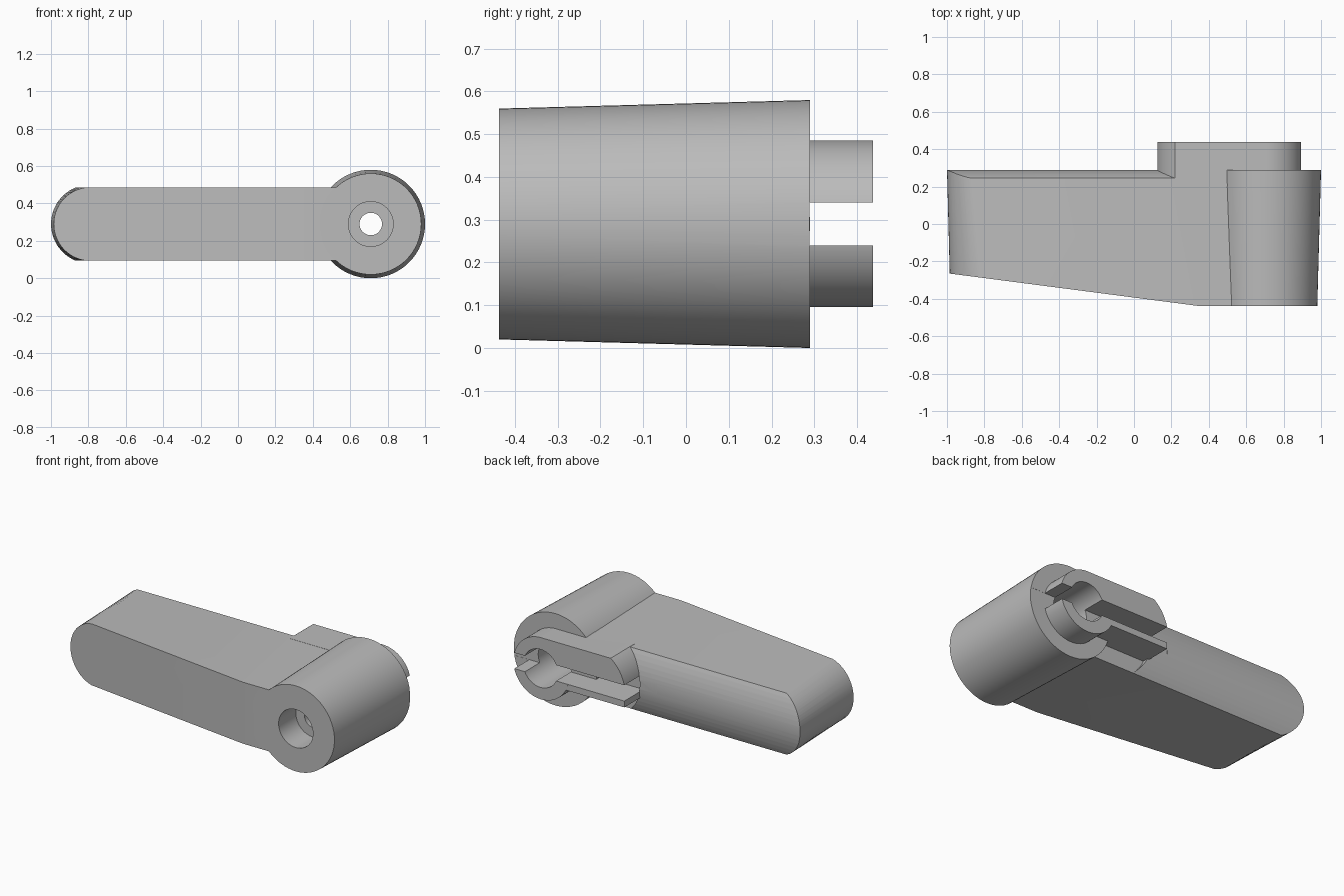
import bpy
import bmesh
from math import sin, cos, asin, pi, radians

if "Cube" in bpy.data.objects:
    bpy.data.objects.remove(bpy.data.objects["Cube"], do_unlink=True)

MID = 0.29            # height of the shared centre line
HUB = 0.71            # x of the barrel axis
FRONT, BACK, TIP = -0.4375, 0.29, 0.4375
HALF = 0.194          # half height of the arm


def arc(cx, r, start, end, n=32):
    """Points (x, z) on an arc around the centre line."""
    return [(cx + r * cos(start + (end - start) * i / n),
             MID + r * sin(start + (end - start) * i / n)) for i in range(n + 1)]


def circle(cx, r, n=64):
    return arc(cx, r, 0, 2 * pi, n)[:-1]


def loft(name, ring_a, ring_b):
    """Closed solid between two rings of 3D points."""
    bm = bmesh.new()
    a = [bm.verts.new(p) for p in ring_a]
    b = [bm.verts.new(p) for p in ring_b]
    bm.faces.new(a)
    bm.faces.new(b)
    for i in range(len(a)):
        j = (i + 1) % len(a)
        bm.faces.new((a[i], a[j], b[j], b[i]))
    bmesh.ops.recalc_face_normals(bm, faces=bm.faces)
    mesh = bpy.data.meshes.new(name)
    bm.to_mesh(mesh)
    bm.free()
    obj = bpy.data.objects.new(name, mesh)
    bpy.context.collection.objects.link(obj)
    return obj


def along_y(name, outline_a, y_a, y_b, outline_b=None):
    return loft(name, [(x, y_a, z) for x, z in outline_a],
                [(x, y_b, z) for x, z in outline_b or outline_a])


def box(name, x0, x1, y0, y1, z0, z1):
    return along_y(name, [(x0, z0), (x1, z0), (x1, z1), (x0, z1)], y0, y1)


def combine(target, tool, operation):
    """Apply a boolean and discard the tool."""
    mod = target.modifiers.new("combine", 'BOOLEAN')
    mod.operation, mod.solver, mod.object = operation, 'EXACT', tool
    graph = bpy.context.evaluated_depsgraph_get()
    mesh = bpy.data.meshes.new_from_object(target.evaluated_get(graph))
    target.modifiers.clear()
    target.data = mesh
    bpy.data.objects.remove(tool, do_unlink=True)


# Arm: drafted rounded end, slanted front, bulging back
def arm_outline(r):
    a = asin(HALF / r)
    return arc(-0.785, r, pi - a, pi + a) + [(0.62, MID - HALF), (0.62, MID + HALF)]


body = along_y("lever_handle", arm_outline(0.195), -0.46, 0.3, arm_outline(0.215))
plan = [(-1.1, -0.25), (0.34, FRONT), (0.9, FRONT), (0.9, 0.4), (-1.1, 0.4)]
combine(body, loft("plan", [(x, y, -0.2) for x, y in plan],
                   [(x, y, 0.8) for x, y in plan]), 'INTERSECT')
bulge = [(BACK - 0.445 + x, z) for x, z in circle(0, 0.445, 96)]
combine(body, loft("bulge", [(-1.2, y, z) for y, z in bulge],
                   [(1.2, y, z) for y, z in bulge]), 'INTERSECT')

# Shallow pocket below the split boss
lean = asin(0.195 / 0.24)
pocket = arc(0.36, 0.24, pi - asin(0.05 / 0.24), pi + lean)
pocket += [(0.22, 0.0), (0.8, 0.0), (0.8, 0.34)]
combine(body, along_y("pocket", pocket, 0.245, 0.6), 'DIFFERENCE')

# Tapered barrel
combine(body, along_y("barrel", circle(HUB, 0.27), FRONT, BACK, circle(HUB, 0.29)), 'UNION')

# Boss: solid upper half, ring and thin tongue below
upper = arc(0.705, 0.195, asin(0.05 / 0.195), pi / 2)
upper += arc(0.36, 0.24, pi - lean, pi - asin(0.05 / 0.24))
combine(body, along_y("upper_boss", upper, 0.2, TIP), 'UNION')
combine(body, along_y("ring", circle(0.705, 0.1945), 0.2, TIP), 'UNION')
combine(body, box("tongue", 0.125, 0.62, 0.2, TIP - 0.0005, 0.2, 0.24), 'UNION')

# Slot, bores and through hole
combine(body, box("slot", 0.0, 1.1, BACK - 0.001, 0.6, 0.24, 0.34), 'DIFFERENCE')
for name, r, y0, y1 in (("front_bore", 0.12, -0.6, -0.265),
                        ("back_bore", 0.12, -0.1, 0.6),
                        ("through_hole", 0.06, -0.4, 0.2)):
    combine(body, along_y(name, circle(HUB, r), y0, y1), 'DIFFERENCE')

# Material and shading
grey = bpy.data.materials.new("plain_grey")
grey.use_nodes = True
colour = (0.5, 0.5, 0.5, 1)
grey.diffuse_color = colour
grey.node_tree.nodes["Principled BSDF"].inputs["Base Color"].default_value = colour
body.data.materials.clear()
body.data.materials.append(grey)
for poly in body.data.polygons:
    poly.material_index = 0
bpy.ops.object.select_all(action='DESELECT')
body.select_set(True)
bpy.context.view_layer.objects.active = body
bpy.ops.object.shade_smooth_by_angle(angle=radians(25))
